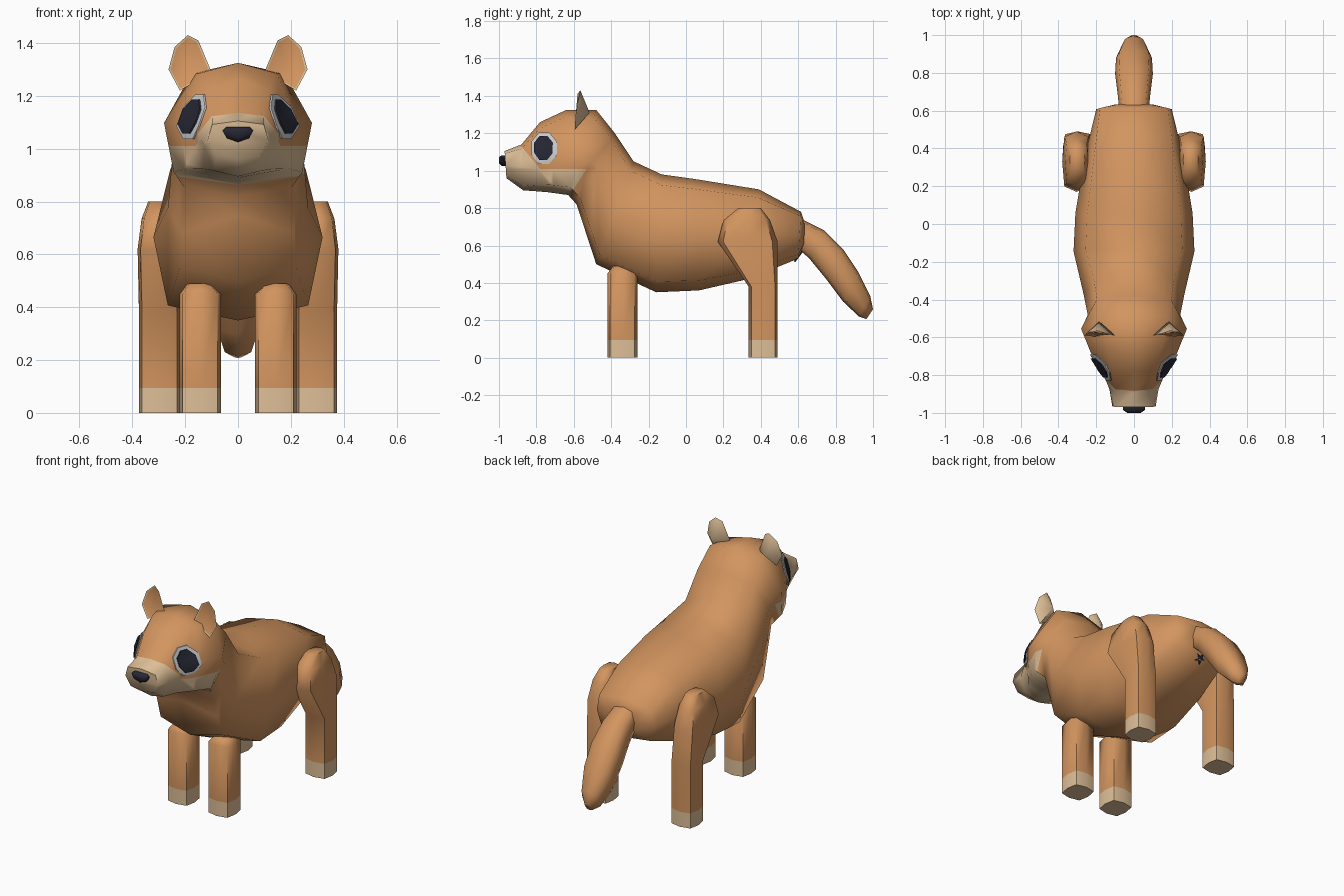
import bpy, bmesh, math
from mathutils import Vector
from mathutils.bvhtree import BVHTree

cube = bpy.data.objects.get("Cube")
if cube:
    bpy.data.objects.remove(cube, do_unlink=True)


def material(name, rgb):
    m = bpy.data.materials.new(name)
    m.use_nodes = True
    m.diffuse_color = (*rgb, 1)
    m.node_tree.nodes["Principled BSDF"].inputs["Base Color"].default_value = (*rgb, 1)
    return m


FUR = material("tan fur", (0.65, 0.30, 0.115))
CREAM = material("cream fur", (0.73, 0.52, 0.31))
DARK = material("dark navy", (0.02, 0.02, 0.035))
WHITE = material("eye grey white", (0.62, 0.62, 0.62))


def finish(bm, name, mats, angle=75):
    bmesh.ops.recalc_face_normals(bm, faces=bm.faces)
    mesh = bpy.data.meshes.new(name)
    bm.to_mesh(mesh)
    ob = bpy.data.objects.new(name, mesh)
    bpy.context.collection.objects.link(ob)
    for m in mats:
        mesh.materials.append(m)
    bpy.ops.object.select_all(action='DESELECT')
    ob.select_set(True)
    bpy.context.view_layer.objects.active = ob
    bpy.ops.object.shade_smooth_by_angle(angle=math.radians(angle))
    return ob


def ring(a, b, w, ka=0.8, kb=0.83, x=0):
    """Eight-point section between side-view points a and b, half width w."""
    a, b = Vector((x, *a)), Vector((x, *b))
    mid, up, side = (a + b) / 2, (a - b) / 2, Vector((w, 0, 0))
    h = 0.82
    return [a, mid + up * h + side * ka, mid + side, mid - up * h + side * kb,
            b, mid - up * h - side * kb, mid - side, mid + up * h - side * ka]


def loft(rings):
    bm = bmesh.new()
    loops = [[bm.verts.new(p) for p in r] for r in rings]
    for l0, l1 in zip(loops, loops[1:]):
        for i in range(len(l0)):
            j = (i + 1) % len(l0)
            bm.faces.new((l0[i], l0[j], l1[j], l1[i]))
    bm.faces.new(loops[0])
    bm.faces.new(loops[-1])
    bmesh.ops.recalc_face_normals(bm, faces=bm.faces)
    return bm


# Body, neck and head as one loft from rump to muzzle
body = loft([
    ring((0.635, 0.72), (0.63, 0.60), 0.10),
    ring((0.615, 0.78), (0.60, 0.53), 0.20, 0.9, 0.85),
    ring((0.39, 0.90), (0.33, 0.42), 0.26),
    ring((0.05, 0.955), (0.07, 0.36), 0.31),
    ring((-0.13, 0.98), (-0.16, 0.35), 0.32),
    ring((-0.28, 1.05), (-0.48, 0.50), 0.265),
    ring((-0.38, 1.20), (-0.585, 0.82), 0.245),
    ring((-0.48, 1.325), (-0.63, 0.87), 0.28, 0.63, 0.87),
    ring((-0.64, 1.325), (-0.74, 0.885), 0.225, 0.65, 0.85),
    ring((-0.78, 1.26), (-0.80, 0.89), 0.165, 0.7, 0.8),
    ring((-0.88, 1.14), (-0.87, 0.895), 0.13, 0.75, 0.7),
    ring((-0.97, 1.105), (-0.96, 0.96), 0.115, 0.85, 0.7),
])
surface = BVHTree.FromBMesh(body)

# Cream lower face: cut along the colour border, then colour by side of the cuts
jaw = (Vector((0, 0, 1.01)), Vector((0, 0, 1)))
cheek = (Vector((0, -0.55, 0.98)), Vector((0, 0.11, -0.07)))
snout = (Vector((0, -0.78, 1.01)), Vector((0, 0.12, 0.1)))
for co, no in (jaw, cheek, snout):
    faces = [f for f in body.faces if all(v.co.y < -0.4 for v in f.verts)]
    geom = set(faces) | {e for f in faces for e in f.edges} | {v for f in faces for v in f.verts}
    bmesh.ops.bisect_plane(body, geom=list(geom), plane_co=co, plane_no=no)


def below(p, plane):
    return (p - plane[0]).dot(plane[1]) < 0


for f in body.faces:
    c = f.calc_center_median()
    if c.y < -0.4 and below(c, cheek) and (below(c, jaw) or below(c, snout)):
        f.material_index = 1
finish(body, "body_and_head", [FUR, CREAM])


# Eyes: thin plates laid on the side of the head
def eye_plate(name, s, ry, rz, lift, mat):
    bm = bmesh.new()

    def on_head(y, z):
        hit, normal, _, _ = surface.ray_cast(Vector((s, y, z)), Vector((-s, 0, 0)))
        return bm.verts.new(hit + normal * lift)

    centre = on_head(-0.757, 1.12)
    loops = []
    for k in (0.5, 1):
        angles = [math.tau * (i + 0.5) / 8 for i in range(8)]
        loops.append([on_head(-0.757 + k * ry * math.cos(a), 1.12 + k * rz * math.sin(a))
                      for a in angles])
    for i in range(8):
        j = (i + 1) % 8
        bm.faces.new((centre, loops[0][i], loops[0][j]))
        bm.faces.new((loops[0][i], loops[1][i], loops[1][j], loops[0][j]))
    bmesh.ops.recalc_face_normals(bm, faces=bm.faces)
    if sum(f.normal.x for f in bm.faces) * s < 0:
        bmesh.ops.reverse_faces(bm, faces=bm.faces)
    mesh_faces = list(bm.faces)
    back = bmesh.ops.extrude_face_region(bm, geom=mesh_faces)
    for v in (g for g in back["geom"] if isinstance(g, bmesh.types.BMVert)):
        v.co.x += s * 0.006
    finish(bm, name, [mat], 40)


# Ears: flat tan front, bulging cream back
def ear(name, s):
    bm = bmesh.new()
    outline = [(0.10, -0.59, 1.29), (0.15, -0.58, 1.41), (0.19, -0.565, 1.43),
               (0.24, -0.575, 1.385), (0.263, -0.59, 1.30), (0.22, -0.595, 1.22)]
    front = [bm.verts.new((s * x, y, z)) for x, y, z in outline]
    bulge = bm.verts.new((s * 0.185, -0.515, 1.31))
    face = bm.faces.new(front)
    for i in range(6):
        bm.faces.new((front[i], front[(i + 1) % 6], bulge))
    bmesh.ops.recalc_face_normals(bm, faces=bm.faces)
    for f in bm.faces:
        f.material_index = 1
    bmesh.ops.inset_region(bm, faces=[face], thickness=0.008, depth=-0.004)
    face.material_index = 0
    finish(bm, name, [FUR, CREAM], 60)


# Legs: horizontal sections, given as front y, back y, centre x, half width, height
def leg(name, s, sections):
    bm = loft([ring((y0, z), (y1, z), w, 0.85, 0.85, s * x) for y0, y1, x, w, z in sections])
    for f in bm.faces:
        f.material_index = int(f.calc_center_median().z < 0.095)
    finish(bm, name, [FUR, CREAM], 60)


FRONT = [(-0.42, -0.26, 0.143, 0.078, z) for z in (0, 0.095, 0.45)]
FRONT.append((-0.39, -0.29, 0.145, 0.045, 0.49))
HIND = [(0.335, 0.49, 0.297, 0.078, z) for z in (0, 0.095, 0.38)]
HIND += [(0.17, 0.49, 0.305, 0.075, 0.62), (0.20, 0.45, 0.303, 0.062, 0.735),
         (0.28, 0.40, 0.30, 0.04, 0.80)]

for s, side in ((1, "left"), (-1, "right")):
    eye_plate(side + "_eye_white", s, 0.074, 0.09, 0.004, WHITE)
    eye_plate(side + "_eye_pupil", s, 0.054, 0.067, 0.011, DARK)
    ear(side + "_ear", s)
    leg(side + "_front_leg", s, FRONT)
    leg(side + "_hind_leg", s, HIND)

# Tail
tail = loft([
    ring((0.60, 0.75), (0.56, 0.62), 0.075),
    ring((0.74, 0.68), (0.66, 0.53), 0.088),
    ring((0.84, 0.58), (0.75, 0.42), 0.10),
    ring((0.92, 0.46), (0.84, 0.30), 0.095),
    ring((0.985, 0.33), (0.925, 0.22), 0.06),
    ring((1.0, 0.26), (0.965, 0.207), 0.02),
])
finish(tail, "tail", [FUR])

# Nose: flat-topped wedge
nose = loft([
    [Vector((x * k, y, 1.06 + (z - 1.06) * k)) for x, z in
     ((-0.045, 1.082), (0.045, 1.082), (0.058, 1.068), (0.042, 1.04),
      (0, 1.025), (-0.042, 1.04), (-0.058, 1.068))]
    for y, k in ((-0.955, 1), (-0.985, 1), (-1.0, 0.6))])
finish(nose, "nose", [DARK], 50)

# Small star-shaped mark under the tail
axis = Vector((0, 0.8, -0.6))
across, up = Vector((1, 0, 0)), Vector((0, 0.6, 0.8))
star = loft([
    [Vector((0, 0.597, 0.543)) + axis * d
     + (across * math.cos(i * math.pi / 5) + up * math.sin(i * math.pi / 5))
     * (0.035 if i % 2 else 0.015) for i in range(10)]
    for d in (0, 0.009)])
finish(star, "under_tail_mark", [DARK], 30)
